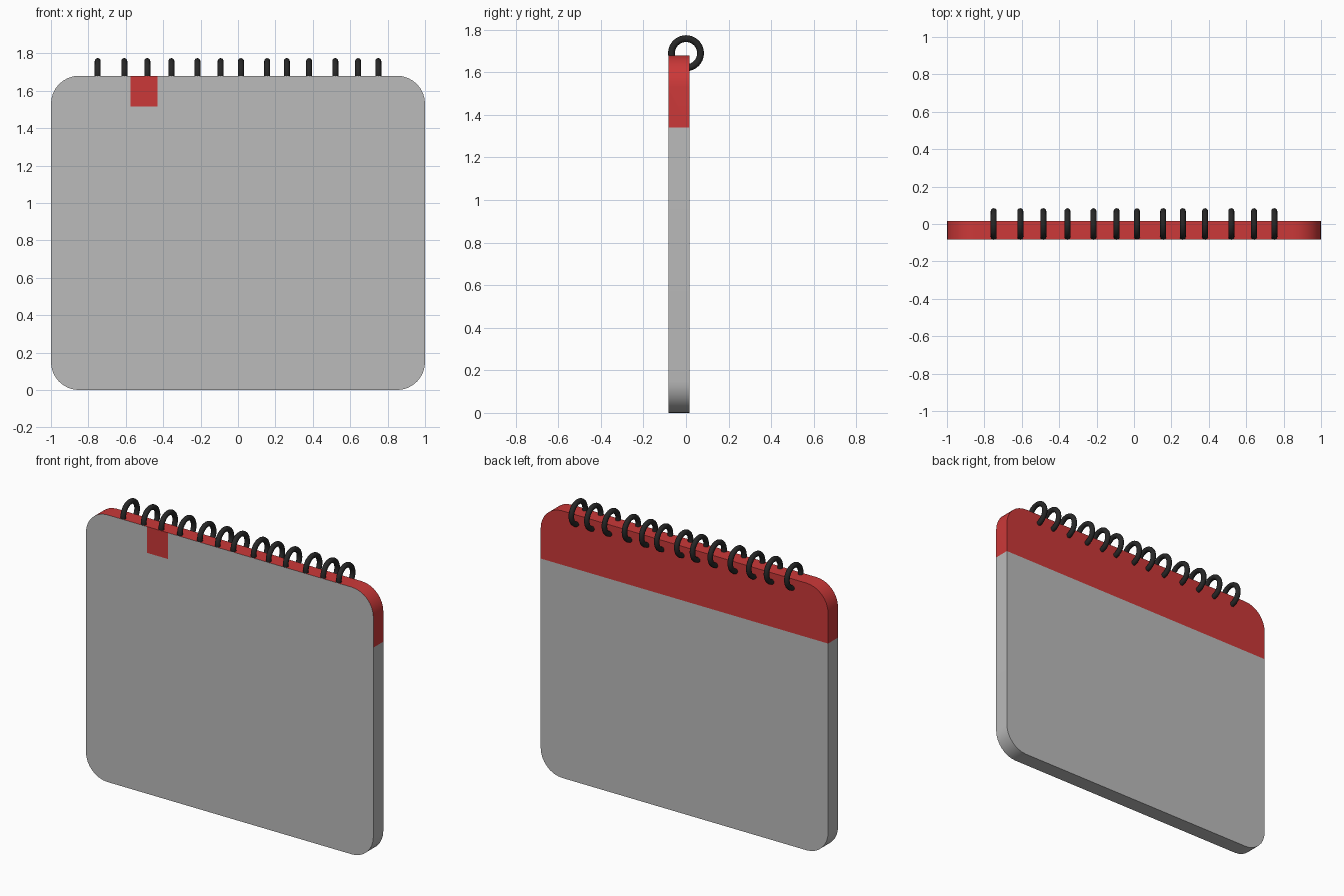
import bpy, bmesh, math
from mathutils import Matrix

if "Cube" in bpy.data.objects:
    bpy.data.objects.remove(bpy.data.objects["Cube"])

W, H = 1.0, 1.68          # half width, height of the pad
Y0, Y1 = -0.083, 0.016    # front and back of the pad
R = 0.15                  # corner radius
SEG = 8


def colour(name, rgb):
    m = bpy.data.materials.new(name)
    m.diffuse_color = (*rgb, 1)
    m.use_nodes = True
    m.node_tree.nodes["Principled BSDF"].inputs["Base Color"].default_value = m.diffuse_color
    return m


def add_object(name, bm, mats):
    me = bpy.data.meshes.new(name)
    bm.to_mesh(me)
    bm.free()
    for m in mats:
        me.materials.append(m)
    ob = bpy.data.objects.new(name, me)
    bpy.context.collection.objects.link(ob)
    bpy.ops.object.select_all(action='DESELECT')
    ob.select_set(True)
    bpy.context.view_layer.objects.active = ob
    bpy.ops.object.shade_smooth_by_angle(angle=math.radians(35))
    return ob


def cut(bm, faces, co, no):
    edges = {e for f in faces for e in f.edges}
    verts = {v for f in faces for v in f.verts}
    bmesh.ops.bisect_plane(bm, geom=[*faces, *edges, *verts], plane_co=co, plane_no=no)


grey = colour("pad_grey", (0.5, 0.5, 0.5))
red = colour("binding_red", (0.6, 0.04, 0.04))
black = colour("ring_black", (0.02, 0.02, 0.02))

# Pad: rounded rectangle pushed back into a slab
bm = bmesh.new()
outline = []
for k, (cx, cz) in enumerate([(W - R, H - R), (R - W, H - R), (R - W, R), (W - R, R)]):
    for i in range(SEG + 1):
        a = math.pi / 2 * (k + i / SEG)
        outline.append(bm.verts.new((cx + R * math.cos(a), Y0, cz + R * math.sin(a))))
front = bm.faces.new(outline)
ext = bmesh.ops.extrude_face_region(bm, geom=[front], use_keep_orig=True)
moved = [v for v in ext['geom'] if isinstance(v, bmesh.types.BMVert)]
bmesh.ops.translate(bm, verts=moved, vec=(0, Y1 - Y0, 0))
bmesh.ops.recalc_face_normals(bm, faces=bm.faces[:])


def on_front(f):
    return f.normal.y < -0.9


# Red band round the back and sides, red tab on the front
cut(bm, bm.faces[:], (0, 0, 1.34), (0, 0, 1))
for co, no in [((-0.575, 0, 0), (1, 0, 0)), ((-0.43, 0, 0), (1, 0, 0)), ((0, 0, 1.515), (0, 0, 1))]:
    bm.normal_update()
    cut(bm, [f for f in bm.faces if on_front(f)], co, no)
bm.normal_update()
for f in bm.faces:
    c = f.calc_center_bounds()
    if on_front(f):
        f.material_index = int(-0.575 < c.x < -0.43 and c.z > 1.515)
    else:
        f.material_index = int(c.z > 1.34)
add_object("notepad", bm, [grey, red])

# Binding rings: a small circle spun about the x axis
RING_X = [-0.75, -0.608, -0.485, -0.356, -0.217, -0.093, 0.016,
          0.156, 0.261, 0.38, 0.52, 0.642, 0.75]
MAJOR, MINOR = 0.0685, 0.016
for n, x in enumerate(RING_X):
    bm = bmesh.new()
    bmesh.ops.create_circle(bm, segments=12, radius=MINOR,
                            matrix=Matrix.Translation((0, MAJOR, 0)))
    bmesh.ops.spin(bm, geom=bm.verts[:] + bm.edges[:], cent=(0, 0, 0), axis=(1, 0, 0),
                   angle=2 * math.pi, steps=32, use_merge=True)
    bmesh.ops.remove_doubles(bm, verts=bm.verts[:], dist=1e-5)
    bmesh.ops.recalc_face_normals(bm, faces=bm.faces[:])
    ring = add_object(f"binding_ring_{n + 1}", bm, [black])
    ring.location = (x, 0, 1.69)
